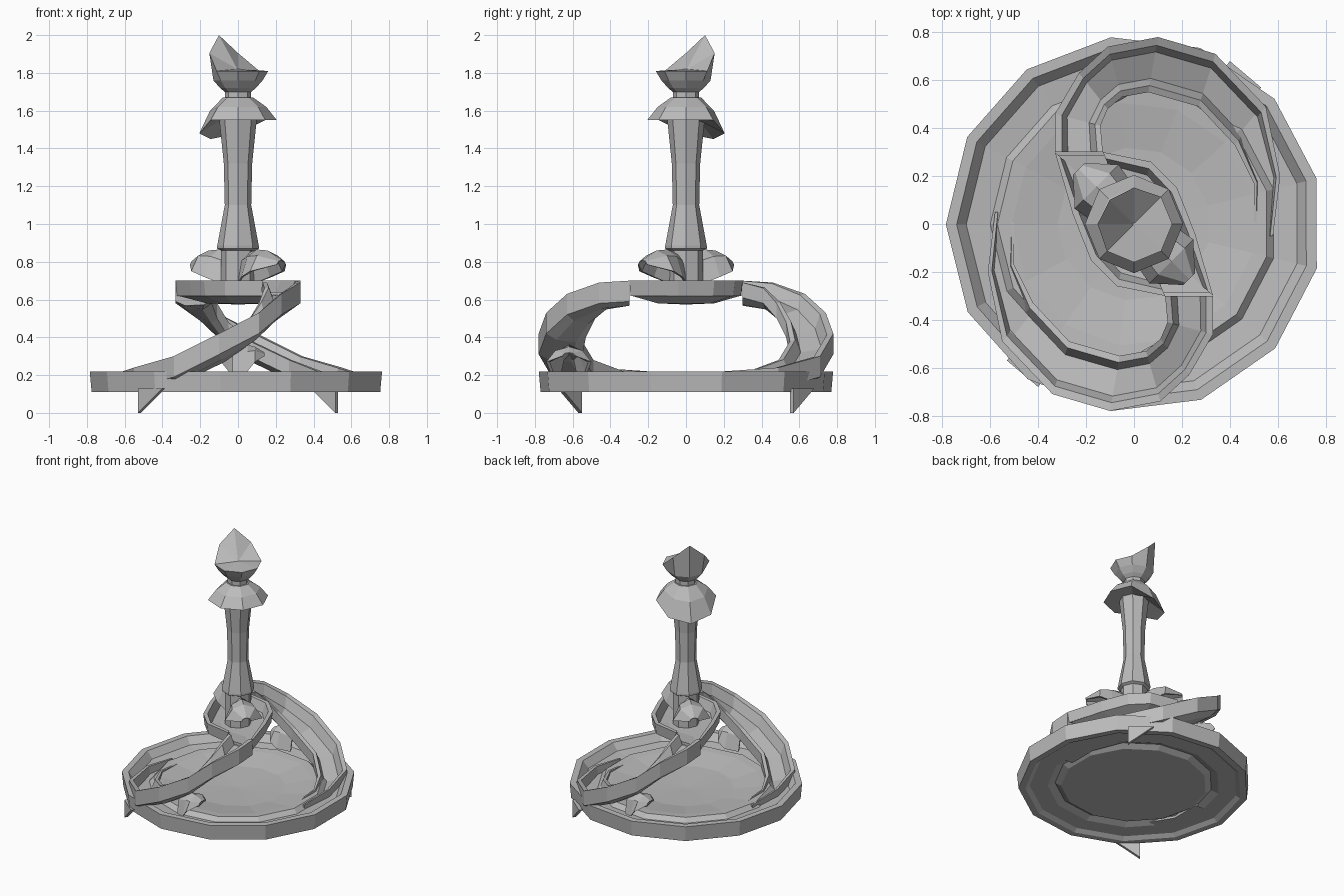
import bpy
import bmesh
from math import cos, sin, pi, radians
from mathutils import Vector, Matrix

cube = bpy.data.objects.get("Cube")
if cube:
    bpy.data.objects.remove(cube)

stone = bpy.data.materials.new("grey stone")
stone.use_nodes = True
grey = (0.5, 0.5, 0.5, 1)
stone.diffuse_color = grey
stone.node_tree.nodes["Principled BSDF"].inputs["Base Color"].default_value = grey


def finish(name, bm):
    """Turn a bmesh into a flat shaded object."""
    bmesh.ops.recalc_face_normals(bm, faces=bm.faces)
    mesh = bpy.data.meshes.new(name)
    bm.to_mesh(mesh)
    bm.free()
    mesh.materials.append(stone)
    obj = bpy.data.objects.new(name, mesh)
    bpy.context.collection.objects.link(obj)


def loft(name, rings, turn=0):
    """Join closed rings of points, cap them, then turn the part about z."""
    bm = bmesh.new()
    loops = [[bm.verts.new(p) for p in ring] for ring in rings]
    count = len(loops[0])
    for low, high in zip(loops, loops[1:]):
        for i in range(count):
            j = (i + 1) % count
            bm.faces.new((low[i], low[j], high[j], high[i]))
    bm.faces.new(loops[0])
    bm.faces.new(loops[-1])
    bmesh.ops.rotate(bm, verts=bm.verts, matrix=Matrix.Rotation(turn, 3, 'Z'))
    finish(name, bm)


def ring(radius, z, sides=8, phase=0, tilt=None):
    """Polygon ring; tilt gives an extra height for each angle."""
    points = []
    for i in range(sides):
        a = phase + 2 * pi * i / sides
        lift = tilt(a) if tilt else 0
        points.append(Vector((radius * cos(a), radius * sin(a), z + lift)))
    return points


def turned(name, profile, sides=8, phase=0):
    loft(name, [ring(r, z, sides, phase) for r, z in profile])


# Base pool: outer rim, ring channel, low inner step and shallow bowl
turned("base_pool", [
    (0.02, 0.125), (0.49, 0.125), (0.53, 0.15), (0.58, 0.13), (0.70, 0.13),
    (0.73, 0.11), (0.775, 0.11), (0.785, 0.22), (0.74, 0.22), (0.70, 0.17),
    (0.60, 0.16), (0.57, 0.19), (0.51, 0.185), (0.32, 0.155),
    (0.02, 0.145)], sides=13, phase=radians(14))

# Outer and inner edge of the spiral channel, from the pool up to the dish
edges = [
    ((.58, -.05, .19), (.50, -.05, .18)),
    ((.61, .20, .22), (.50, .17, .20)),
    ((.55, .49, .24), (.42, .33, .22)),
    ((.34, .71, .30), (.27, .49, .28)),
    ((.10, .78, .42), (.06, .55, .38)),
    ((-.11, .74, .53), (-.05, .53, .48)),
    ((-.23, .63, .63), (-.11, .48, .58)),
    ((-.33, .46, .69), (-.14, .41, .66)),
    ((-.33, .30, .70), (-.13, .30, .69)),
]
# Cross-section: share of the width, depth below the rim
section = [(0, .11), (0, 0), (.15, 0), (.27, .07), (.75, .07),
           (.88, 0), (1, 0), (1, .08), (.75, .12), (.25, .13)]
# Rim path around one half of the upper dish
rim_path = [Vector(p) for p in (
    (-.33, .30, 0), (-.255, .04, 0), (-.18, -.15, 0), (-.07, -.26, 0), (.13, -.30, 0))]


def channel_ring(outer, inner):
    outer, inner = Vector(outer), Vector(inner)
    points = [outer.lerp(inner, t) - Vector((0, 0, d)) for t, d in section]
    for p in points:
        p.z = max(p.z, 0.13)
    return points


def rim_ring(p):
    """Upright rim, leaning in at the inside foot."""
    inward = -p.normalized()
    return [p + inward * t + Vector((0, 0, z))
            for t, z in ((.01, .62), (0, .70), (.03, .70), (.06, .63))]


def hood(name, origin, angle, stations, turn):
    """Hollow arched hood: each station is distance, half width, crest, foot."""
    along = Vector((cos(angle), sin(angle), 0))
    across = Vector((-along.y, along.x, 0))
    rings = []
    for dist, width, crest, foot in stations:
        shape = [(-1, 0), (-.6, .75), (0, 1), (.6, .75), (1, 0)]
        outer = [(s * width, foot + h * (crest - foot)) for s, h in shape]
        inner = [(s * width * .85, foot + h * (crest - foot) * .8) for s, h in shape]
        rings.append([Vector(origin) + along * dist + across * s + Vector((0, 0, z))
                      for s, z in outer + inner[::-1]])
    loft(name, rings, turn)


spout = [(.05, .06, .84, .68), (.14, .115, .865, .72),
         (.22, .13, .86, .75), (.325, .035, .81, .785)]
low_spout = [(-.03, .05, .33, .20), (.05, .10, .36, .22),
             (.09, .12, .35, .27), (.14, .04, .32, .30)]

for side, turn in (("back", 0), ("front", pi)):
    loft(side + "_spiral_channel", [channel_ring(o, i) for o, i in edges], turn)
    loft(side + "_dish_rim", [rim_ring(p) for p in rim_path], turn)
    # Pointed foot below the start of each channel
    foot = [Vector((.53, .57, .13)), Vector((.53, .57, 0)), Vector((.40, .68, .13))]
    inset = Vector((-0.015, -0.02, 0))
    loft(side + "_foot", [foot, [p + inset for p in foot]], turn)
    hood(side + "_spout_hood", (0, 0, 0), 3 * pi / 4, spout, turn)
    hood(side + "_low_hood", (0, .62, 0), pi, low_spout, turn)

# Upper dish floor, following both halves of the rim
outline = rim_path + [-p for p in rim_path]
loft("upper_dish", [[p * scale + Vector((0, 0, z)) for p in outline]
                    for scale, z in ((.1, .575), (.5, .58), (.96, .62),
                                     (.96, .64), (.5, .625), (.1, .625))])

# Column
turned("column", [(0.09, 0.60), (0.09, 0.86), (0.11, 0.87), (0.11, 0.885),
                  (0.07, 1.10), (0.075, 1.32), (0.10, 1.56)])


# Drooping skirt, hanging lowest towards the back corner
def facing(a):
    return max(0, cos(a - 3 * pi / 4))


def droop(a):
    return -0.1 * facing(a)


loft("skirt", [ring(0.09, 1.55), ring(0.205, 1.55, tilt=droop),
               ring(0.15, 1.62, tilt=lambda a: droop(a) / 3),
               ring(0.08, 1.67), ring(0.065, 1.67)])
turned("neck", [(0.07, 1.65), (0.07, 1.72)])


# Crown with a raised point and hollow top
def point(a):
    return 0.19 * facing(a) ** 2


def crown_edge(p):
    """Pull the raised side in towards the axis."""
    pull = 1 - 0.6 * max(0, p.z - 1.82)
    return Vector((p.x * pull, p.y * pull, p.z))


loft("crown", [ring(0.07, 1.70), ring(0.095, 1.72), ring(0.13, 1.76),
               [crown_edge(p) for p in ring(0.16, 1.81, tilt=point)],
               ring(0.005, 1.82)])
